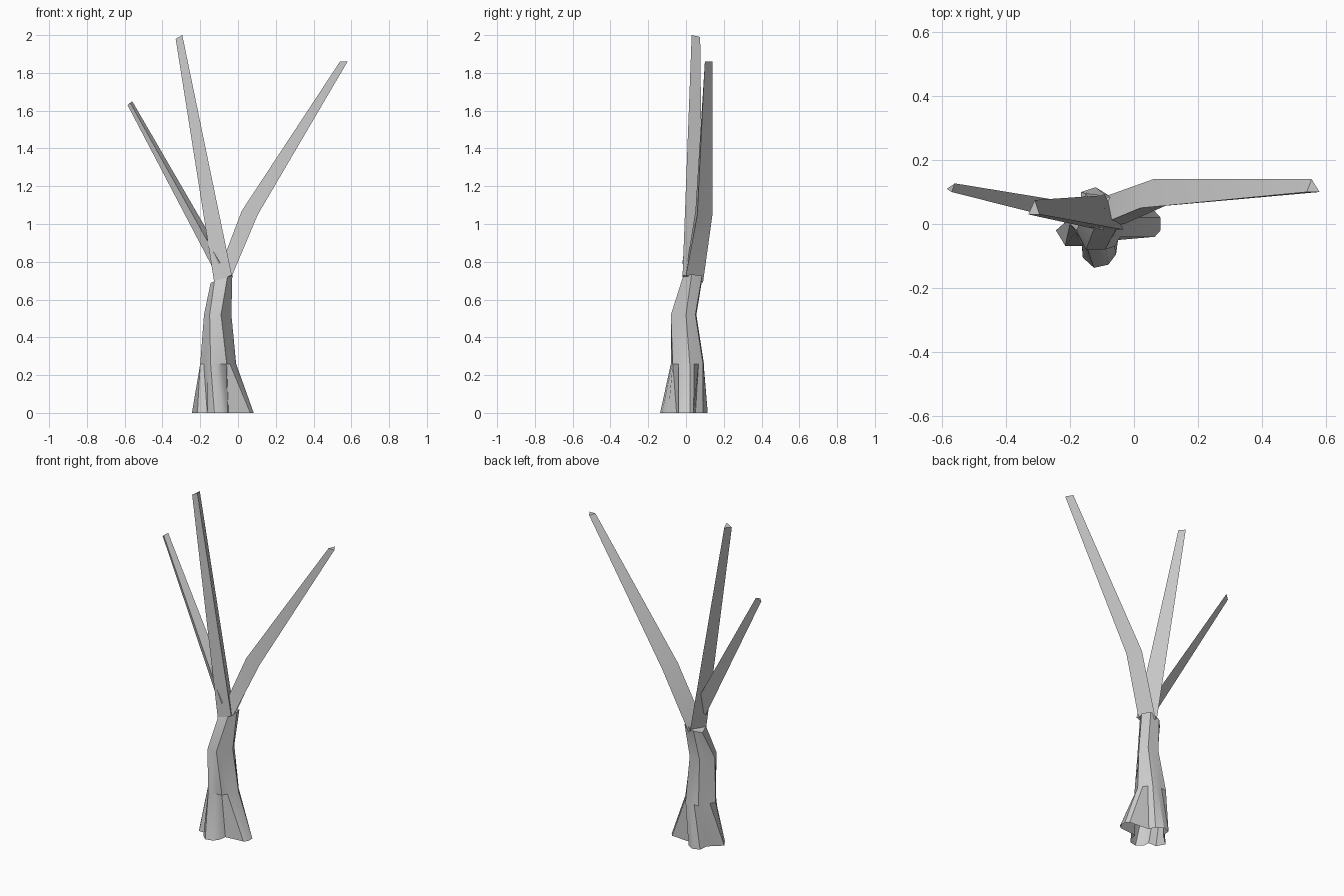
import bpy, bmesh
from mathutils import Vector


def loft(name, rings, cap_start=True):
    """Skin a list of equal-length rings into one tapering limb."""
    bm = bmesh.new()
    loops = [[bm.verts.new(p) for p in ring] for ring in rings]
    n = len(loops[0])
    for a, b in zip(loops, loops[1:]):
        for i in range(n):
            j = (i + 1) % n
            bm.faces.new((a[i], a[j], b[j], b[i]))
    bm.faces.new(loops[-1])
    if cap_start:
        bm.faces.new(loops[0][::-1])
    bmesh.ops.recalc_face_normals(bm, faces=bm.faces)
    mesh = bpy.data.meshes.new(name)
    bm.to_mesh(mesh)
    bm.free()
    ob = bpy.data.objects.new(name, mesh)
    bpy.context.collection.objects.link(ob)
    bpy.ops.object.select_all(action='DESELECT')
    ob.select_set(True)
    bpy.context.view_layer.objects.active = ob
    bpy.ops.object.shade_smooth_by_angle(angle=0.5)
    return ob


def hexagon(points, z, slope=0.0):
    """Six corners, each side split in three to match the root outline."""
    out = []
    for i in range(6):
        a, b = Vector(points[i]), Vector(points[(i + 1) % 6])
        for k in range(3):
            p = a.lerp(b, k / 3)
            out.append((p.x, p.y, z + slope * (p.x + 0.09)))
    return out


# Trunk: four root lobes on the ground, rising to a bent hexagonal stem, open below
roots = [(0.083, 0.02), (0.065, 0.04), (-0.065, 0.05),
         (-0.08, 0.09), (-0.12, 0.115), (-0.165, 0.10),
         (-0.17, 0.045), (-0.21, 0.01), (-0.244, -0.02),
         (-0.215, -0.068), (-0.163, -0.068), (-0.16, -0.105),
         (-0.125, -0.137), (-0.08, -0.127), (-0.056, -0.095),
         (-0.05, -0.05), (0.065, -0.04), (0.083, -0.02)]
low = [(-0.01, 0.02), (-0.06, 0.09), (-0.15, 0.095),
       (-0.20, 0.0), (-0.145, -0.08), (-0.06, -0.07)]
mid = [(-0.035, 0.0), (-0.06, 0.05), (-0.13, 0.055),
       (-0.18, -0.02), (-0.15, -0.08), (-0.09, -0.08)]
top = [(-0.03, 0.03), (-0.05, 0.085), (-0.11, 0.085),
       (-0.145, 0.05), (-0.125, -0.015), (-0.055, -0.015)]
loft("trunk", [[(x, y, 0) for x, y in roots],
               hexagon(low, 0.26), hexagon(mid, 0.52),
               hexagon(top, 0.71, 0.4)], cap_start=False)

# Three-sided branches
loft("right_branch", [
    [(-0.125, -0.01, 0.69), (-0.03, 0.0, 0.73), (-0.08, 0.09, 0.69)],
    [(0.02, 0.05, 1.07), (0.105, 0.06, 1.05), (0.06, 0.14, 1.05)],
    [(0.54, 0.10, 1.86), (0.58, 0.10, 1.86), (0.555, 0.14, 1.86)]])
loft("centre_branch", [
    [(-0.125, -0.015, 0.685), (-0.033, -0.018, 0.73), (-0.09, 0.09, 0.70)],
    [(-0.33, 0.03, 1.98), (-0.295, 0.03, 2.0), (-0.31, 0.075, 1.99)]])
loft("left_branch", [
    [(-0.14, 0.01, 0.78), (-0.095, -0.02, 0.79), (-0.09, 0.05, 0.84)],
    [(-0.585, 0.11, 1.63), (-0.57, 0.10, 1.64), (-0.56, 0.127, 1.65)]])
